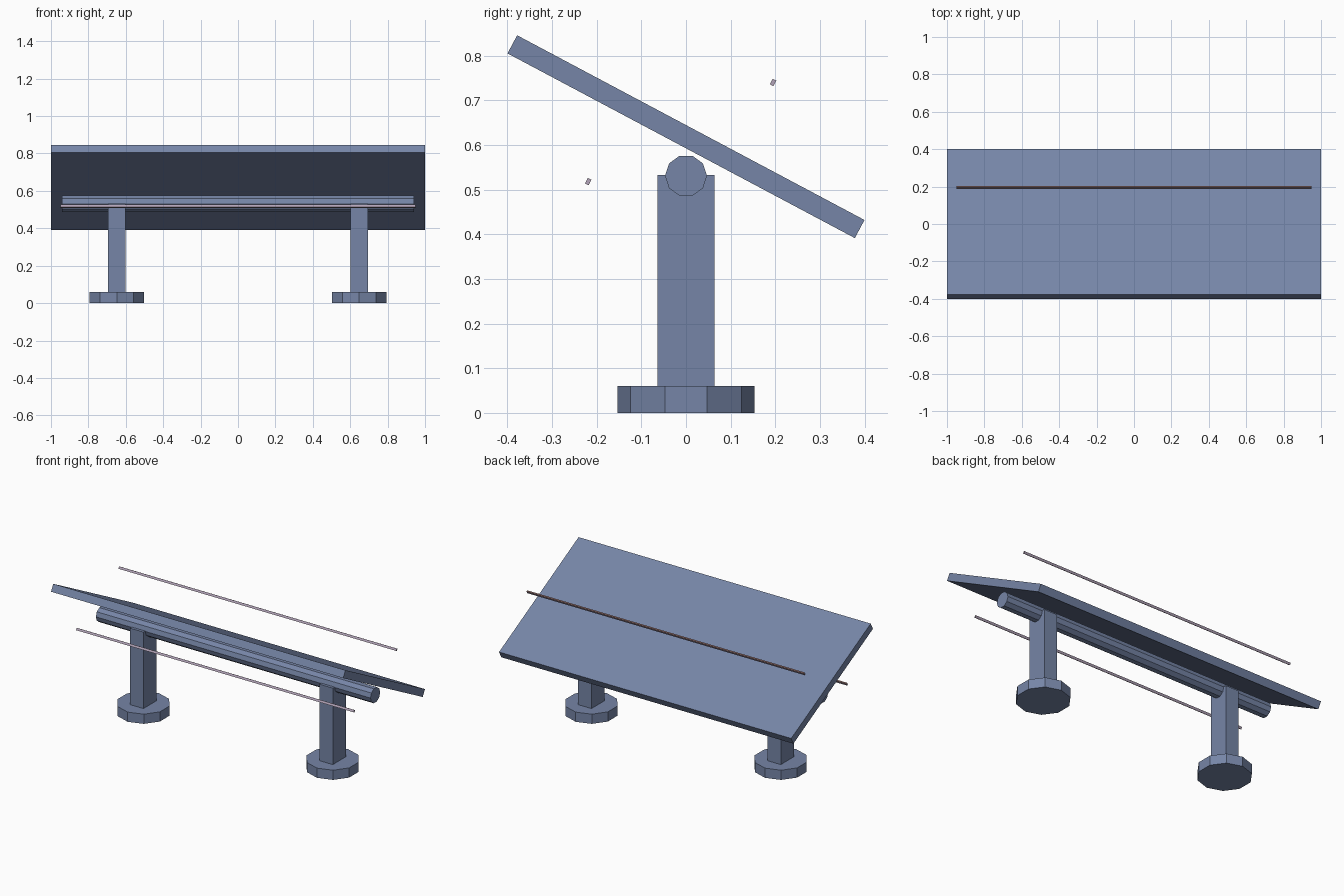
import bpy
import math
from mathutils import Vector, Matrix

cube = bpy.data.objects.get("Cube")
if cube:
    bpy.data.objects.remove(cube, do_unlink=True)

TILT = math.radians(-28)


def material(name, color):
    mat = bpy.data.materials.new(name)
    mat.use_nodes = True
    mat.diffuse_color = (*color, 1)
    mat.node_tree.nodes["Principled BSDF"].inputs["Base Color"].default_value = (*color, 1)
    return mat


slate = material("slate blue", (0.18, 0.235, 0.385))
lilac = material("pale lilac", (0.45, 0.37, 0.48))
brown = material("dull brown", (0.22, 0.12, 0.11))


def finish(name, mat):
    obj = bpy.context.object
    obj.name = name
    obj.data.materials.append(mat)
    return obj


def box(name, center, size, mat, tilt=0):
    bpy.ops.mesh.primitive_cube_add(size=1)
    obj = finish(name, mat)
    obj.data.transform(Matrix.Diagonal((*size, 1)))
    obj.location = center
    obj.rotation_euler.x = tilt
    return obj


def decagon(name, center, radius, depth, mat, rotation=(0, 0, 0)):
    bpy.ops.mesh.primitive_cylinder_add(vertices=10, radius=radius, depth=depth,
                                        location=center, rotation=rotation)
    return finish(name, mat)


# Tilted panel and the torque tube beneath it
box("panel", (0, 0, 0.6185), (2, 0.881, 0.046), slate, TILT)
decagon("torque_tube", (0, 0, 0.531), 0.047, 1.88, slate, (0, math.pi / 2, 0))

# Posts on ten-sided feet
for side, x in (("right", -0.648), ("left", 0.648)):
    decagon(side + "_foot", (x, 0, 0.03), 0.153, 0.06, slate)
    box(side + "_post", (x, 0, 0.2965), (0.092, 0.128, 0.473), slate)

# Slim rails, brown on the upper face
for name, y, z in (("front_rail", -0.219, 0.518), ("back_rail", 0.195, 0.74)):
    rail = box(name, (0, y, z), (1.9, 0.009, 0.014), lilac, TILT)
    rail.data.materials.append(brown)
    for face in rail.data.polygons:
        if face.normal.dot(Vector((0, 0, 1))) > 0.9:
            face.material_index = 1
